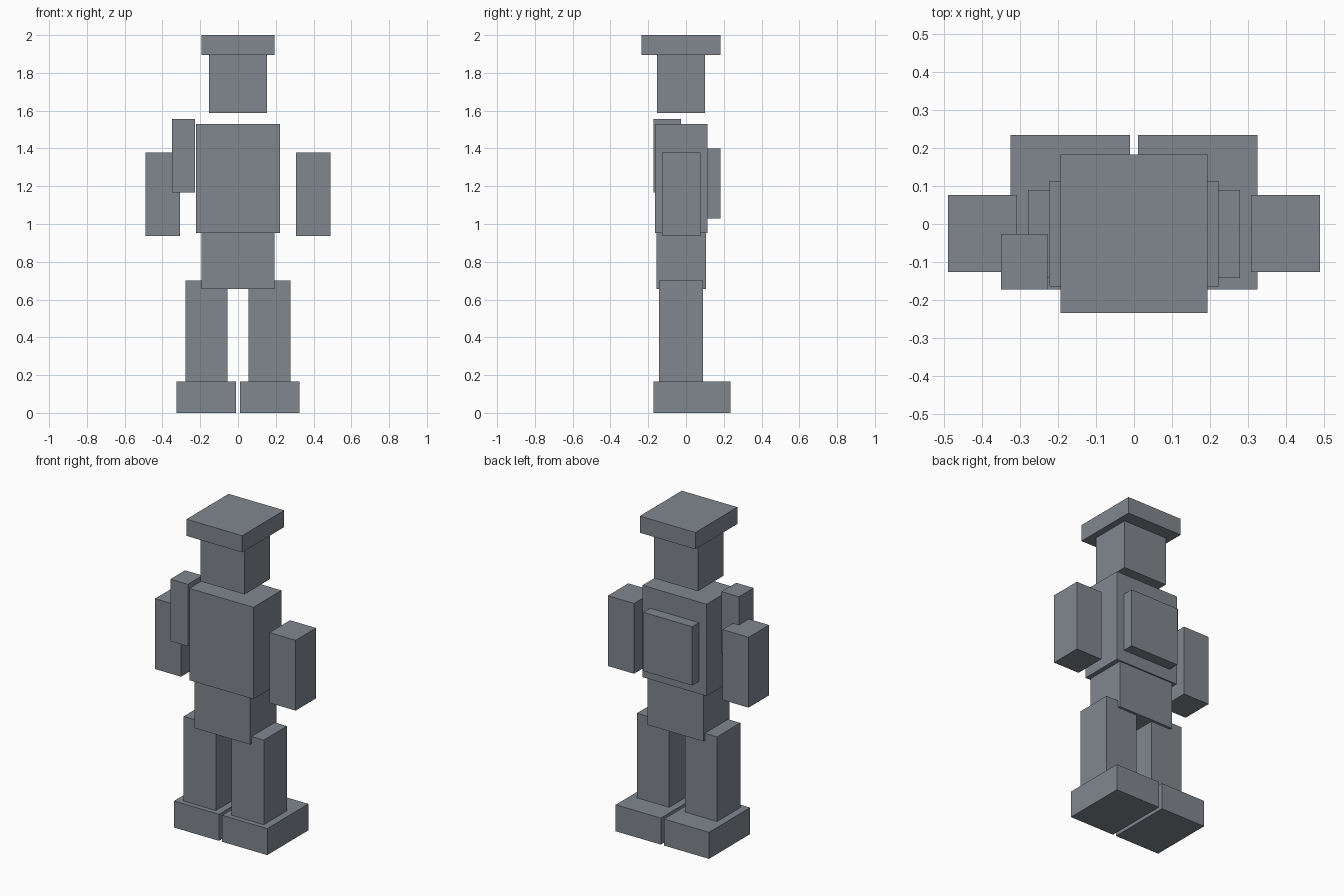
import bpy

# Remove the default cube
cube = bpy.data.objects.get("Cube")
if cube:
    bpy.data.objects.remove(cube, do_unlink=True)

# Single flat colour
COLOUR = (0.22, 0.245, 0.275, 1.0)
grey = bpy.data.materials.new("slate_grey")
grey.use_nodes = True
grey.diffuse_color = COLOUR
grey.node_tree.nodes["Principled BSDF"].inputs["Base Color"].default_value = COLOUR


def box(name, x, y, z):
    """Add a box spanning the given (min, max) range on each axis."""
    spans = (x, y, z)
    bpy.ops.mesh.primitive_cube_add(size=1, location=[(a + b) / 2 for a, b in spans])
    obj = bpy.context.object
    obj.name = name
    obj.scale = [b - a for a, b in spans]
    bpy.ops.object.transform_apply(location=False, rotation=False, scale=True)
    obj.data.materials.append(grey)


def pair(name, x, y, z):
    """Add a box on the left (+x) and its mirror on the right."""
    box("left_" + name, x, y, z)
    box("right_" + name, (-x[1], -x[0]), y, z)


# Head and flat cap
box("cap", (-0.194, 0.194), (-0.235, 0.183), (1.895, 2.0))
box("head", (-0.153, 0.153), (-0.153, 0.1), (1.588, 1.895))

# Trunk
box("torso", (-0.223, 0.223), (-0.165, 0.114), (0.952, 1.53))
box("pelvis", (-0.194, 0.194), (-0.157, 0.105), (0.655, 0.952))
box("backpack", (-0.17, 0.17), (0.114, 0.182), (1.03, 1.4))

# Pouch hung in front of the right shoulder
box("shoulder_pouch", (-0.35, -0.228), (-0.173, -0.027), (1.167, 1.557))

# Limbs
pair("arm", (0.308, 0.49), (-0.126, 0.077), (0.936, 1.379))
pair("leg", (0.055, 0.279), (-0.142, 0.089), (0.167, 0.7))
pair("foot", (0.011, 0.325), (-0.173, 0.235), (0.0, 0.167))
